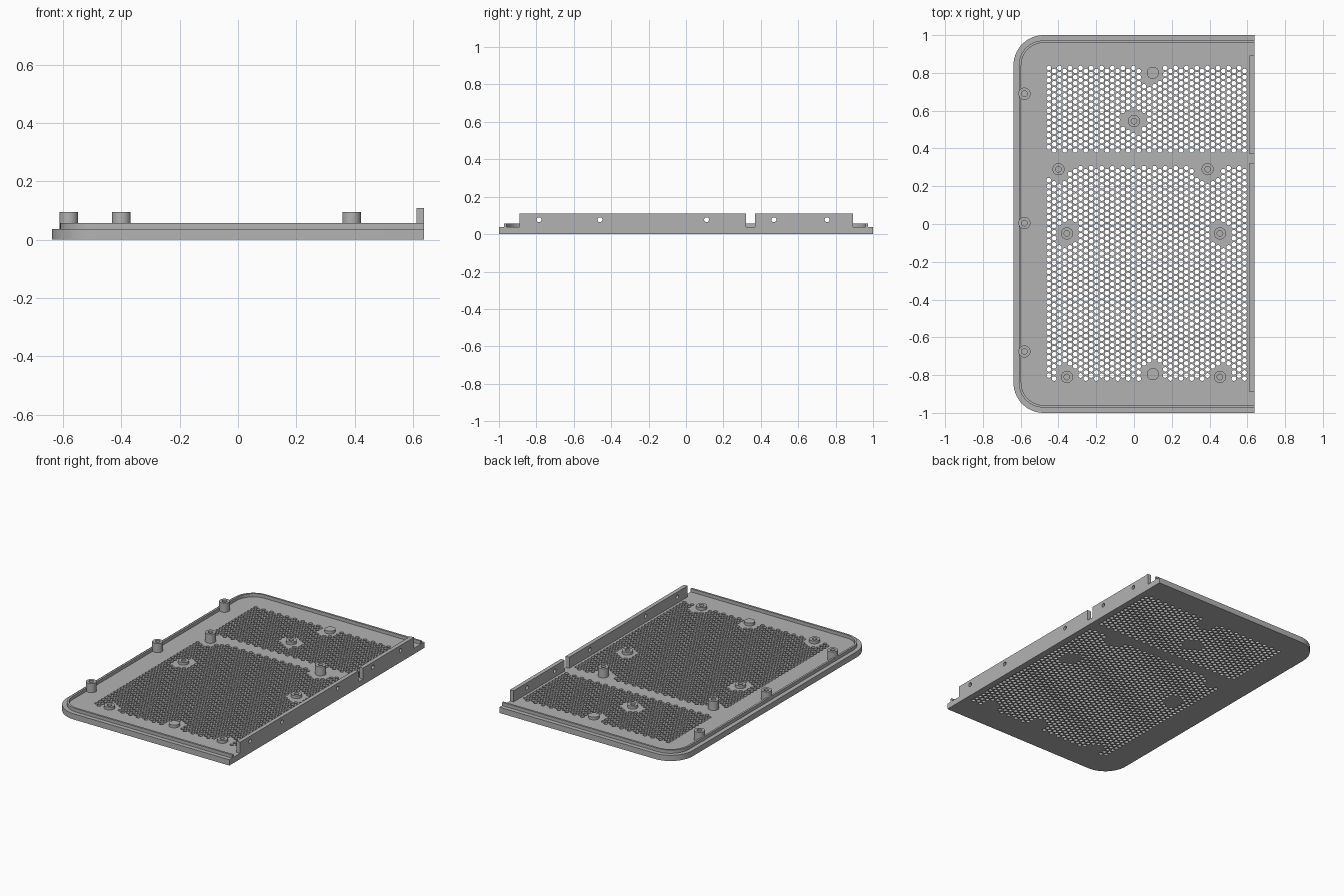
import bpy, bmesh, math
from mathutils import Vector
from mathutils.geometry import delaunay_2d_cdt

if "Cube" in bpy.data.objects:
    bpy.data.objects.remove(bpy.data.objects["Cube"])

grey = bpy.data.materials.new("plain grey")
grey.use_nodes = True
grey.diffuse_color = (0.45, 0.45, 0.45, 1)
grey.node_tree.nodes["Principled BSDF"].inputs["Base Color"].default_value = grey.diffuse_color

SIDE = 0.638       # half width
FLOOR = 0.037      # plate thickness
PITCH = 0.0323     # vent hole spacing


def finish(name, bm):
    bmesh.ops.recalc_face_normals(bm, faces=bm.faces)
    mesh = bpy.data.meshes.new(name)
    bm.to_mesh(mesh)
    bm.free()
    mesh.materials.append(grey)
    obj = bpy.data.objects.new(name, mesh)
    bpy.context.collection.objects.link(obj)
    bpy.ops.object.select_all(action='DESELECT')
    obj.select_set(True)
    bpy.context.view_layer.objects.active = obj
    bpy.ops.object.shade_smooth_by_angle(angle=math.radians(40))
    return obj


def circle(x, y, r, n):
    return [(x + r * math.cos(math.tau * i / n), y + r * math.sin(math.tau * i / n)) for i in range(n)]


def slab(name, loops, lo, hi, place=lambda u, v, w: (u, v, w)):
    """Extrude the first loop, with the other loops cut through as holes."""
    pts, edges, owner = [], [], []
    for k, loop in enumerate(loops):
        base = len(pts)
        pts += [Vector(p) for p in loop]
        owner += [k] * len(loop)
        edges += [(base + i, base + (i + 1) % len(loop)) for i in range(len(loop))]
    _, _, faces, origin, _, _ = delaunay_2d_cdt(pts, edges, [], 1, 1e-6)
    bm = bmesh.new()
    low = [bm.verts.new(place(p.x, p.y, lo)) for p in pts]
    top = [bm.verts.new(place(p.x, p.y, hi)) for p in pts]
    for face in faces:
        ids = [origin[i][0] for i in face]
        owners = {owner[i] for i in ids}
        if len(owners) == 1 and 0 not in owners:
            continue
        bm.faces.new([top[i] for i in ids])
        bm.faces.new([low[i] for i in reversed(ids)])
    for a, b in edges:
        bm.faces.new((low[a], low[b], top[b], top[a]))
    return finish(name, bm)


def outline(inset, steps=14):
    """Open path round the tray: square right end, rounded left corners."""
    r = 0.16 - inset
    cx, cy = -SIDE + 0.16, 1 - 0.16
    path = [(SIDE, 1 - inset)]
    for start, sy in ((90, 1), (180, -1)):
        for i in range(steps + 1):
            a = math.radians(start + 90 * i / steps)
            path.append((cx + r * math.cos(a), sy * cy + r * math.sin(a)))
    return path + [(SIDE, inset - 1)]


# Fixing positions: tall posts, short posts and solid discs
tall = [(-0.58, 0.69), (-0.58, 0.005), (-0.58, -0.675), (-0.4, 0.29), (0.39, 0.29)]
short = [(0, 0.545), (-0.355, -0.05), (0.455, -0.05), (-0.355, -0.81), (0.455, -0.81)]
discs = [(0.1, 0.8), (0.1, -0.795)]

# Perforated base plate with two vent fields
vents = []
for first, rows in ((0.826, 14), (0.296, 35)):
    for col in range(38):
        x = -0.451 + col * 0.028
        for row in range(rows):
            y = first - (row + 0.5 * (col % 2)) * PITCH
            if all(math.hypot(x - px, y - py) > 0.065 for px, py in tall + short + discs):
                vents.append(circle(x, y, 0.0125, 12))
slab("base_plate", [outline(0)] + vents, 0, FLOOR)

# Raised lip set in from the edge
bm = bmesh.new()
rings = []
for a, b in zip(outline(0.028), outline(0.041)):
    rings.append([bm.verts.new((*p, z)) for p, z in
                  ((a, FLOOR), (a, 0.058), (b, 0.058), (b, FLOOR))])
for r, s in zip(rings, rings[1:]):
    for i in range(4):
        j = (i + 1) % 4
        bm.faces.new((r[i], r[j], s[j], s[i]))
bm.faces.new(rings[0])
bm.faces.new(rings[-1])
finish("rim_lip", bm)

# Side walls with screw holes
for name, y0, y1, holes in (("long_side_wall", -0.89, 0.322, (-0.786, -0.46, 0.11)),
                            ("short_side_wall", 0.37, 0.892, (0.47, 0.754))):
    profile = [(y0, FLOOR), (y1, FLOOR), (y1, 0.109), (y0, 0.109)]
    slab(name, [profile] + [circle(y, 0.077, 0.013, 20) for y in holes],
         SIDE - 0.026, SIDE, lambda u, v, w: (w, u, v))

# Posts and discs
for name, spots, height, bored in (("tall_post", tall, 0.096, True),
                                   ("short_post", short, 0.055, True),
                                   ("solid_disc", discs, 0.055, False)):
    for x, y in spots:
        loops = [circle(x, y, 0.032, 32)]
        if bored:
            loops.append(circle(x, y, 0.015, 24))
        slab(name, loops, FLOOR, height)
